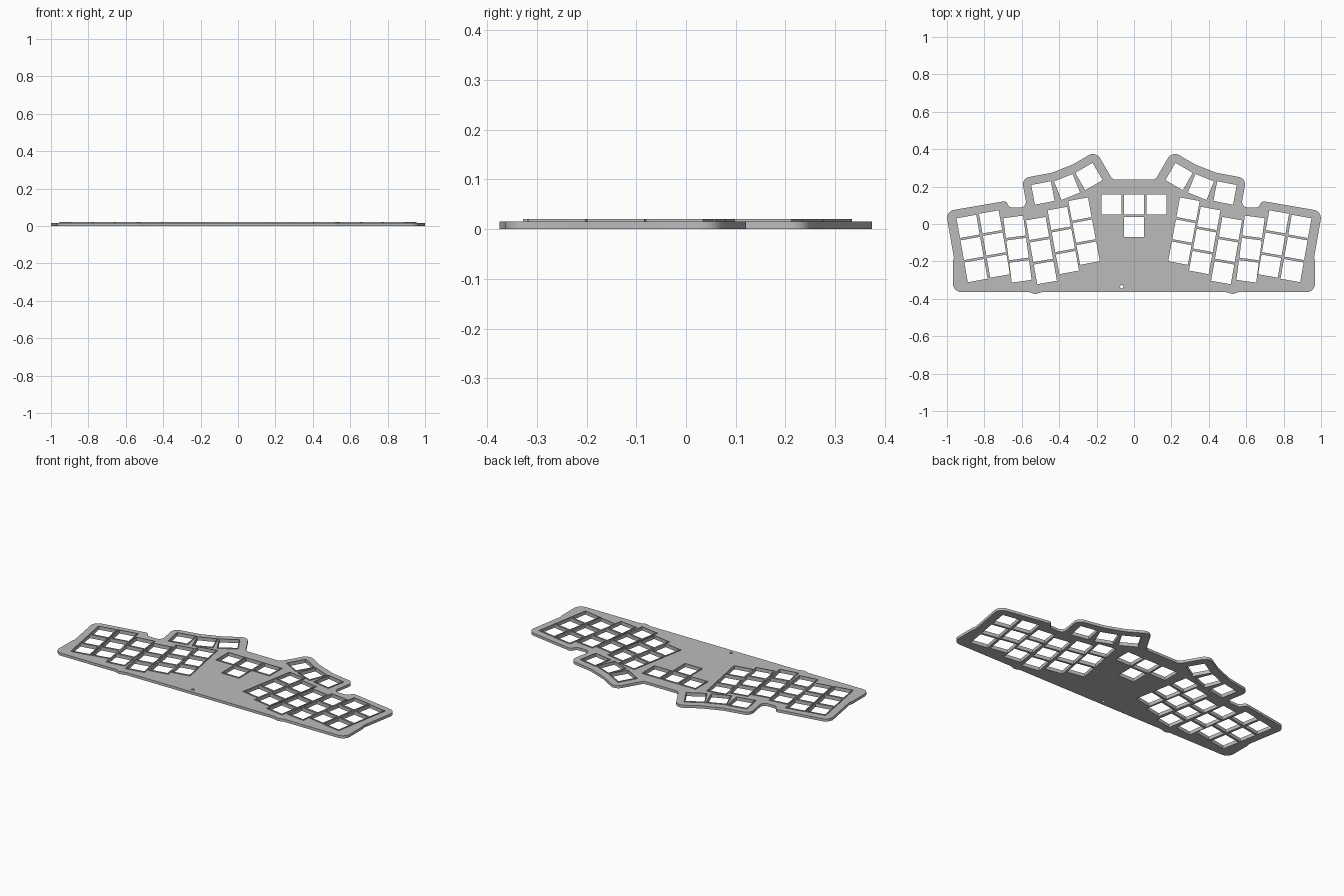
import bpy, bmesh, math
from mathutils import Vector, Matrix

cube = bpy.data.objects.get("Cube")
if cube:
    bpy.data.objects.remove(cube, do_unlink=True)

THICK, RIM_TOP, RIM = 0.016, 0.021, 0.005
HOLE, PITCH = 0.107, 0.12

grey = bpy.data.materials.new("plain grey")
grey.use_nodes = True
colour = (0.5, 0.5, 0.5, 1)
grey.diffuse_color = colour
grey.node_tree.nodes["Principled BSDF"].inputs["Base Color"].default_value = colour


def fillet(corners, steps=8):
    """Round each (x, y, radius) corner of a closed outline."""
    out = []
    for i, (x, y, r) in enumerate(corners):
        p = Vector((x, y))
        if r == 0:
            out.append(p)
            continue
        a = (Vector(corners[i - 1][:2]) - p).normalized()
        b = (Vector(corners[(i + 1) % len(corners)][:2]) - p).normalized()
        half = a.angle(b) / 2
        centre = p + (a + b).normalized() * (r / math.sin(half))
        start = p + a * (r / math.tan(half)) - centre
        end = p + b * (r / math.tan(half)) - centre
        sweep = start.angle_signed(end)
        for k in range(steps + 1):
            out.append(centre + Matrix.Rotation(-sweep * k / steps, 2) @ start)
    return out


def square(key, size):
    x, y, deg = key
    rot = Matrix.Rotation(math.radians(deg), 2)
    h = size / 2
    return [Vector((x, y)) + rot @ Vector(c) for c in ((-h, -h), (h, -h), (h, h), (-h, h))]


# Key openings: three-key columns and the upper arc on one side, then mirrored
columns = [(0.866, -0.131, -10), (0.746, -0.107, -10), (0.623, -0.134, -7.5),
           (0.495, -0.142, -10), (0.378, -0.088, -10.5), (0.267, -0.038, -10.5)]
side_keys = [(0.487, 0.166, -11), (0.358, 0.198, -22), (0.241, 0.254, -30)]
for x, y, deg in columns:
    t = math.radians(deg)
    for row in (-1, 0, 1):
        side_keys.append((x - math.sin(t) * PITCH * row, y + math.cos(t) * PITCH * row, deg))
keys = side_keys + [(-x, y, -deg) for x, y, deg in side_keys]

# Central cluster: a row of three with one below
keys += [(i * PITCH, 0.105, 0) for i in (-1, 0, 1)] + [(0, 0.105 - PITCH, 0)]

# Plate outline, half of it mirrored
half = [(0.115, 0.238, 0.03), (0.204, 0.391, 0.045), (0.325, 0.319, 0.06), (0.44, 0.274, 0.06),
        (0.6, 0.244, 0.04), (0.572, 0.088, 0.03), (0.665, 0.089, 0.02), (0.685, 0.123, 0.02),
        (1.006, 0.068, 0.045), (0.963, -0.18, 0), (0.968, -0.2, 0), (0.968, -0.364, 0.045),
        (0.56, -0.364, 0), (0.53, -0.375, 0), (0.49, -0.364, 0)]
outline = fillet(half + [(-x, y, r) for x, y, r in reversed(half)])
screw_hole = [Vector((-0.066 + 0.009 * math.cos(k * math.tau / 20),
                      -0.335 + 0.009 * math.sin(k * math.tau / 20))) for k in range(20)]

# Plate with openings: filled flat curve, extruded and turned into a mesh
curve = bpy.data.curves.new("plate", "CURVE")
curve.dimensions = "2D"
curve.fill_mode = "BOTH"
curve.extrude = THICK / 2
for loop in [outline, screw_hole] + [square(k, HOLE) for k in keys]:
    spline = curve.splines.new("POLY")
    spline.points.add(len(loop) - 1)
    for point, p in zip(spline.points, loop):
        point.co = (p.x, p.y, 0, 1)
    spline.use_cyclic_u = True
plate = bpy.data.objects.new("plate", curve)
plate.location.z = THICK / 2
bpy.context.collection.objects.link(plate)
bpy.ops.object.select_all(action="DESELECT")
plate.select_set(True)
bpy.context.view_layer.objects.active = plate
bpy.ops.object.convert(target="MESH")
plate = bpy.context.object
plate.data.materials.clear()
plate.data.materials.append(grey)
bpy.ops.object.shade_smooth_by_angle(angle=math.radians(30))

# Thin raised rim around every opening
bm = bmesh.new()
for key in keys:
    rings = [[bm.verts.new((p.x, p.y, z)) for p in square(key, size)]
             for size, z in ((HOLE, THICK), (HOLE, RIM_TOP),
                             (HOLE + 2 * RIM, RIM_TOP), (HOLE + 2 * RIM, THICK))]
    for a, b in zip(rings, rings[1:]):
        for i in range(4):
            j = (i + 1) % 4
            bm.faces.new((a[j], a[i], b[i], b[j]))
mesh = bpy.data.meshes.new("key_rims")
bm.to_mesh(mesh)
bm.free()
mesh.materials.append(grey)
bpy.context.collection.objects.link(bpy.data.objects.new("key_rims", mesh))
